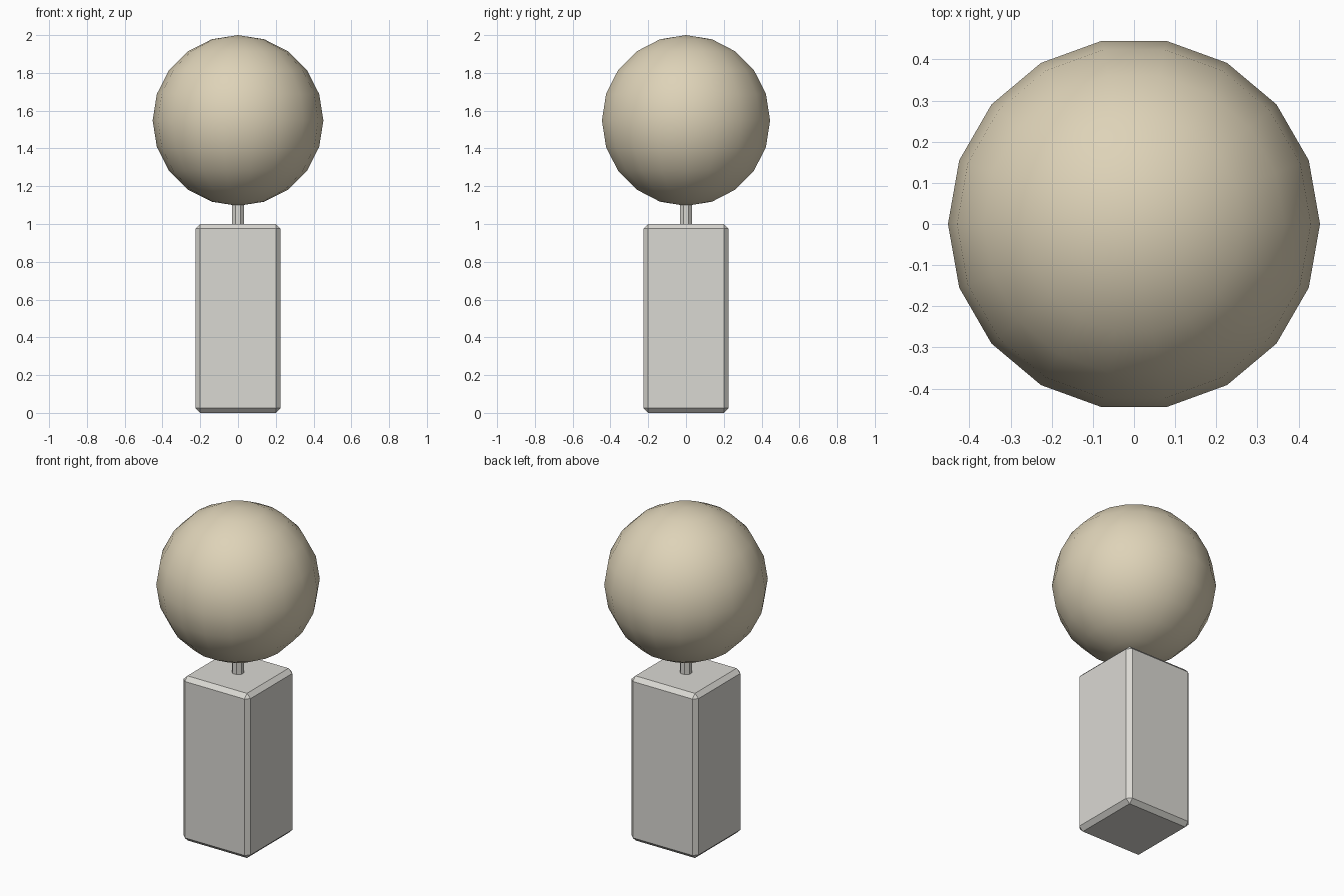
import bpy
import math

cube = bpy.data.objects.get("Cube")
if cube:
    bpy.data.objects.remove(cube, do_unlink=True)


def make_material(name, rgb):
    mat = bpy.data.materials.new(name)
    mat.use_nodes = True
    color = (*rgb, 1.0)
    mat.diffuse_color = color
    mat.node_tree.nodes["Principled BSDF"].inputs["Base Color"].default_value = color
    return mat


def finish(name, mat):
    obj = bpy.context.object
    obj.name = name
    obj.data.materials.append(mat)
    return obj


stone = make_material("pale grey stone", (0.70, 0.69, 0.65))
cream = make_material("warm cream", (0.73, 0.65, 0.48))

# Square pedestal with chamfered edges
bpy.ops.mesh.primitive_cube_add(size=1, location=(0, 0, 0.5))
pedestal = finish("pedestal", stone)
pedestal.scale = (0.45, 0.45, 1.0)
bpy.ops.object.transform_apply(location=False, rotation=False, scale=True)
chamfer = pedestal.modifiers.new("chamfer", "BEVEL")
chamfer.width = 0.025
chamfer.segments = 1

# Thin post joining pedestal and ball
bpy.ops.mesh.primitive_cylinder_add(vertices=8, radius=0.035, depth=0.16,
                                    location=(0, 0, 1.06),
                                    rotation=(0, 0, math.pi / 8))
finish("post", stone)

# Smooth ball, with a corner of its outline on the x axis
bpy.ops.mesh.primitive_uv_sphere_add(segments=18, ring_count=10, radius=0.452,
                                     location=(0, 0, 1.548))
ball = finish("ball", cream)
if not any(abs(v.co.y) < 0.001 and v.co.x > 0.44 for v in ball.data.vertices):
    ball.rotation_euler.z = math.pi / 2
bpy.ops.object.shade_smooth()
